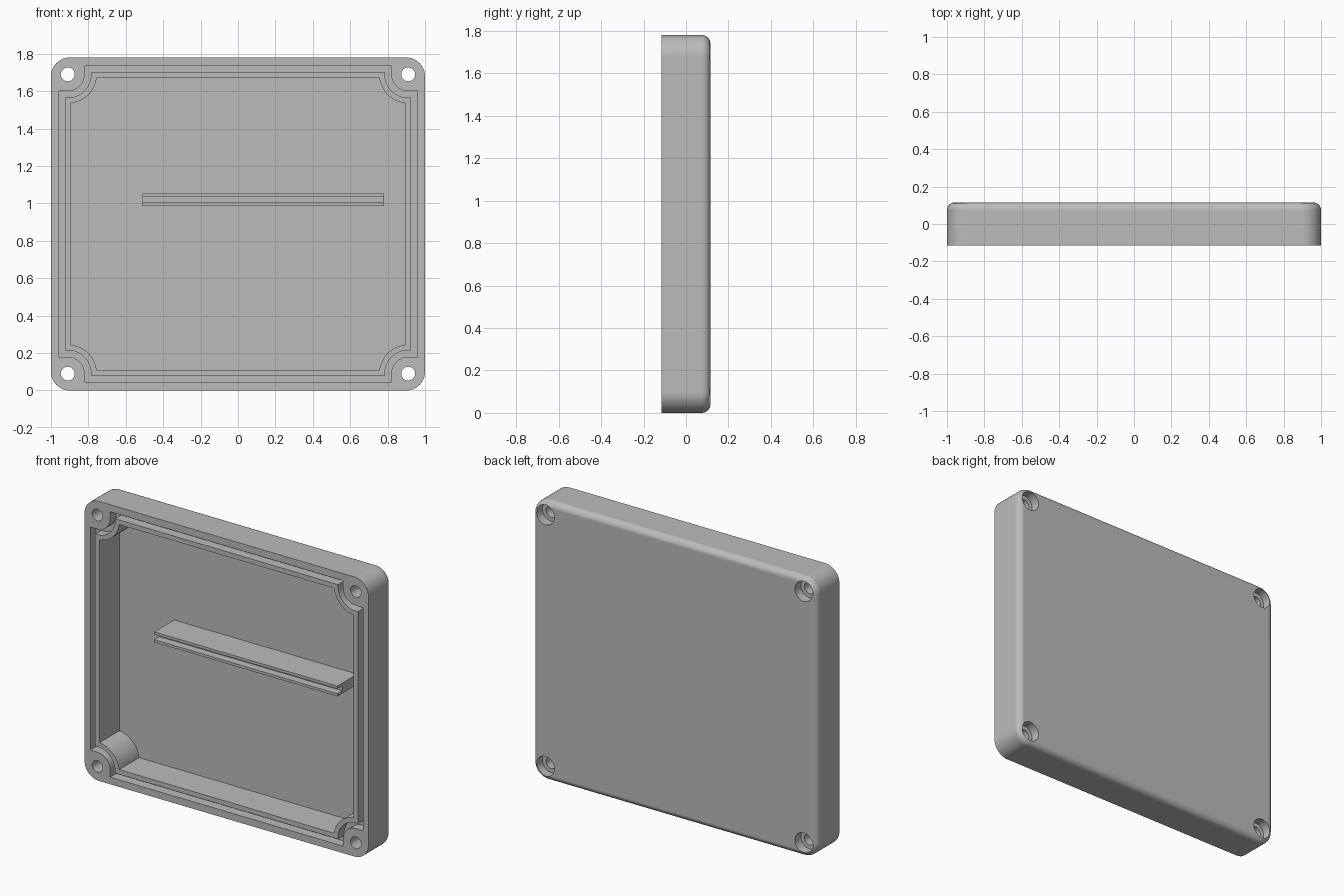
import bpy, bmesh, math

cube = bpy.data.objects.get("Cube")
if cube:
    bpy.data.objects.remove(cube, do_unlink=True)

W, H, D = 1.0, 0.89, 0.115        # half width, half height, half depth
HOLE_X, HOLE_Z = 0.91, 0.80       # screw positions from the centre
FLOOR_Y = 0.085

grey = bpy.data.materials.new("light_grey_plastic")
grey.use_nodes = True
colour = (0.5, 0.5, 0.5, 1)
grey.diffuse_color = colour
grey.node_tree.nodes["Principled BSDF"].inputs["Base Color"].default_value = colour


def four_corners(quarter):
    """Mirror a counter-clockwise (+x, +z) corner path into a closed outline."""
    back = quarter[::-1]
    return (quarter + [(-x, z) for x, z in back]
            + [(-x, -z) for x, z in quarter] + [(x, -z) for x, z in back])


def rounded(inset, r=0.1, n=10):
    cx, cz = W - r, H - r
    arc = [i * math.pi / 2 / n for i in range(n + 1)]
    return four_corners([(cx + (r - inset) * math.cos(a), cz + (r - inset) * math.sin(a))
                         for a in arc])


def notched(inset, n=14):
    """Outline that steps around the screw posts with concave arcs."""
    x, z, r = 0.96 - inset, 0.845 - inset, 0.09 + inset
    a0 = 1.5 * math.pi - math.asin(max(0, HOLE_X - x) / r)
    a1 = math.pi + math.asin(max(0, HOLE_Z - z) / r)
    path = [(HOLE_X + r * math.cos(a), HOLE_Z + r * math.sin(a))
            for a in (a0 + (a1 - a0) * i / n for i in range(n + 1))]
    if x > HOLE_X:
        path = [(x, HOLE_Z - r)] + path
    if z > HOLE_Z:
        path = path + [(HOLE_X - r, z)]
    return four_corners(path)


def circle(cx, cz, r, n=32):
    return [(cx + r * math.cos(2 * math.pi * i / n), cz + r * math.sin(2 * math.pi * i / n))
            for i in range(n)]


def loft(name, sections, closed=False):
    """Skin (outline, y) sections; cap the ends, or close into a ring."""
    bm = bmesh.new()
    rings = [[bm.verts.new((x, y, z + H)) for x, z in pts] for pts, y in sections]
    pairs = list(zip(rings, rings[1:]))
    if closed:
        pairs.append((rings[-1], rings[0]))
    else:
        bm.faces.new(rings[0])
        bm.faces.new(rings[-1])
    for a, b in pairs:
        for i in range(len(a)):
            j = (i + 1) % len(a)
            bm.faces.new((a[i], a[j], b[j], b[i]))
    bmesh.ops.recalc_face_normals(bm, faces=bm.faces)
    mesh = bpy.data.meshes.new(name)
    bm.to_mesh(mesh)
    bm.free()
    mesh.materials.append(grey)
    ob = bpy.data.objects.new(name, mesh)
    bpy.context.collection.objects.link(ob)
    return ob


def activate(ob):
    bpy.ops.object.select_all(action='DESELECT')
    ob.select_set(True)
    bpy.context.view_layer.objects.active = ob


def cut(ob, cutter):
    activate(ob)
    mod = ob.modifiers.new("cut", 'BOOLEAN')
    mod.operation, mod.solver, mod.object = 'DIFFERENCE', 'EXACT', cutter
    bpy.ops.object.modifier_apply(modifier=mod.name)
    bpy.data.objects.remove(cutter, do_unlink=True)


# Shell with filleted back edge
fillet, steps = 0.04, 6
sections = [(rounded(0), -D)]
for i in range(steps + 1):
    a = i * math.pi / 2 / steps
    sections.append((rounded(fillet * (1 - math.cos(a))), D - fillet + fillet * math.sin(a)))
shell = loft("enclosure_shell", sections)

# Cavity and gasket groove
cut(shell, loft("cavity_cutter", [(notched(0.065), -0.2), (notched(0.065), FLOOR_Y)]))
outer, inner = notched(0), notched(0.035)
front, depth = -0.2, -D + 0.06
if len(outer) == len(inner):
    groove = loft("groove_cutter", [(outer, front), (outer, depth), (inner, depth), (inner, front)],
                  closed=True)
else:
    groove = loft("groove_cutter", [(outer, front), (outer, depth)])
    cut(groove, loft("groove_core", [(inner, -0.3), (inner, 0.2)]))
cut(shell, groove)

# Screw holes with counterbores at the back
for sx in (-1, 1):
    for sz in (-1, 1):
        for r, y in ((0.037, -0.2), (0.063, D - 0.06)):
            pts = circle(sx * HOLE_X, sz * HOLE_Z, r)
            cut(shell, loft("hole_cutter", [(pts, y), (pts, 0.2)]))

activate(shell)
bpy.ops.object.shade_smooth_by_angle(angle=math.radians(30))
weighted = shell.modifiers.new("weighted_normals", 'WEIGHTED_NORMAL')
weighted.keep_sharp = True

# Slotted rail standing on the cavity floor
def bar(x0, x1, z0, z1):
    return [(x, z - H) for x, z in ((x0, z0), (x1, z0), (x1, z1), (x0, z1))]


rail = loft("slotted_rail", [(bar(-0.51, 0.78, 0.987, 1.053), -D),
                             (bar(-0.51, 0.78, 0.987, 1.053), FLOOR_Y + 0.005)])
slot = bar(-0.6, 0.9, 1.004, 1.036)
cut(rail, loft("slot_cutter", [(slot, -0.2), (slot, -D + 0.05)]))
